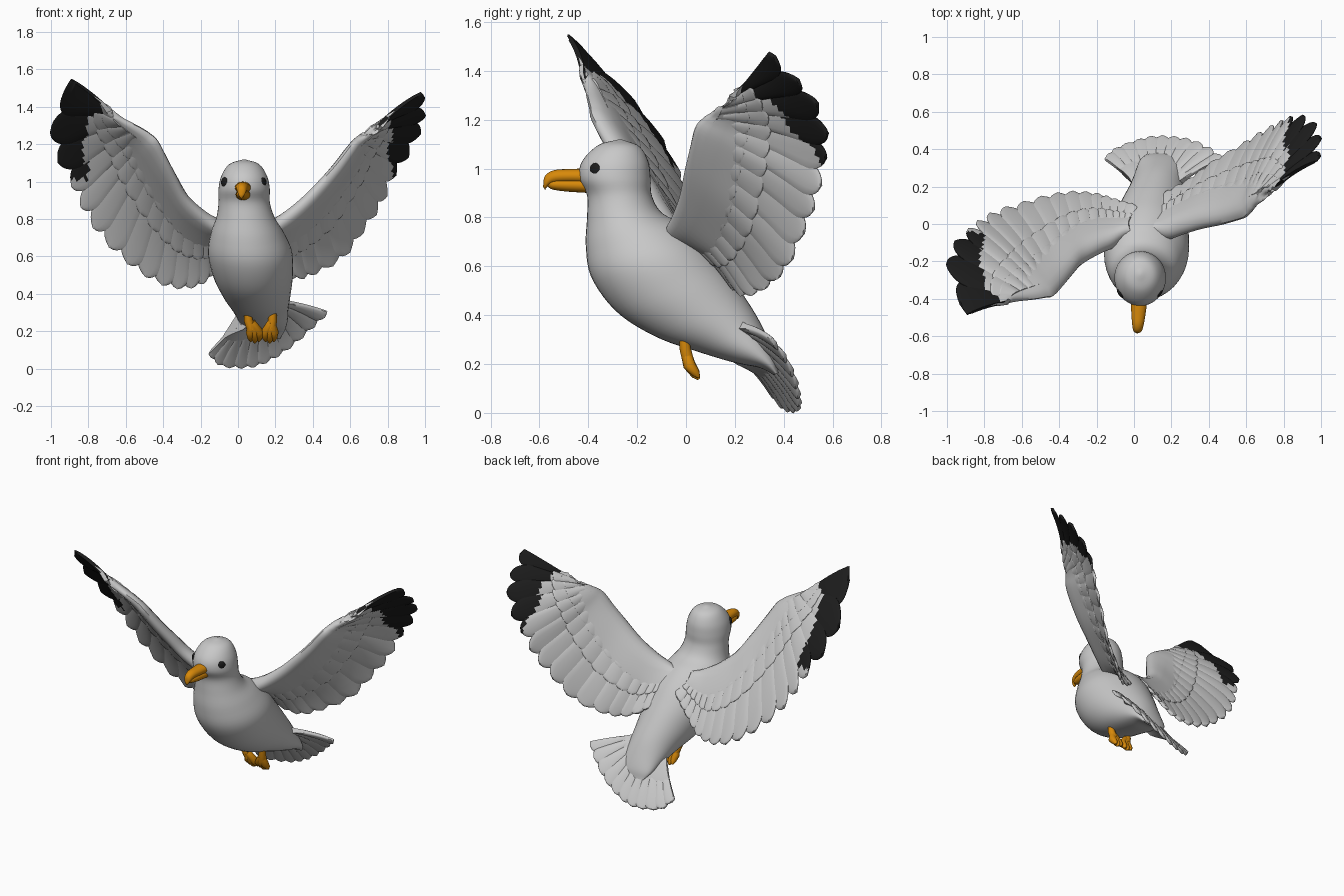
import bpy, bmesh, math
from mathutils import Vector

cube = bpy.data.objects.get("Cube")
if cube:
    bpy.data.objects.remove(cube, do_unlink=True)


def material(name, rgb):
    m = bpy.data.materials.new(name)
    m.use_nodes = True
    m.diffuse_color = (*rgb, 1)
    node = next(n for n in m.node_tree.nodes if n.type == 'BSDF_PRINCIPLED')
    node.inputs["Base Color"].default_value = (*rgb, 1)
    node.inputs["Roughness"].default_value = 0.8
    return m


GREY = material("pale grey plumage", (0.58, 0.58, 0.58))
BLACK = material("black feather", (0.012, 0.012, 0.012))
ORANGE = material("orange bill", (0.68, 0.25, 0.003))
BLACK_X = 0.815


def mix(a, b, t):
    return a + (b - a) * t


def spline(rows, u):
    """Catmull-Rom through rows of numbers; u counts rows."""
    last = len(rows) - 1
    u = min(max(u, 0), last)
    i = min(int(u), last - 1)
    t = u - i
    b, c = rows[i], rows[i + 1]
    a = rows[i - 1] if i else [2 * p - q for p, q in zip(b, c)]
    d = rows[i + 2] if i + 2 <= last else [2 * q - p for p, q in zip(b, c)]
    return [q + t / 2 * (r - p + t * (2 * p - 5 * q + 4 * r - s + t * (3 * (q - r) + s - p)))
            for p, q, r, s in zip(a, b, c, d)]


def loft(bm, rings):
    """Skin closed rings of points and cap both ends."""
    rows = [[bm.verts.new(p) for p in ring] for ring in rings]
    faces = [bm.faces.new(rows[0]), bm.faces.new(rows[-1])]
    for r, s in zip(rows, rows[1:]):
        for k in range(len(r)):
            j = (k + 1) % len(r)
            faces.append(bm.faces.new((r[k], r[j], s[j], s[k])))
    return faces


def finish(bm, name, mats):
    bmesh.ops.recalc_face_normals(bm, faces=bm.faces)
    mesh = bpy.data.meshes.new(name)
    bm.to_mesh(mesh)
    bm.free()
    for m in mats:
        mesh.materials.append(m)
    ob = bpy.data.objects.new(name, mesh)
    bpy.context.collection.objects.link(ob)
    bpy.ops.object.select_all(action='DESELECT')
    ob.select_set(True)
    bpy.context.view_layer.objects.active = ob
    bpy.ops.object.shade_smooth_by_angle(angle=math.radians(50))
    return ob


def oval_body(name, rows, mat, steps, sides):
    """Rows: front y, front z, back y, back z, centre x, half width."""
    bm = bmesh.new()
    rings = []
    for i in range(steps + 1):
        fy, fz, by, bz, cx, rx = spline(rows, i * (len(rows) - 1) / steps)
        ring = []
        for k in range(sides):
            a = math.tau * k / sides
            f = (1 + math.cos(a)) / 2
            ring.append((cx + rx * math.sin(a), mix(fy, by, f), mix(fz, bz, f)))
        rings.append(ring)
    loft(bm, rings)
    return finish(bm, name, [mat])


def feathered(name, rows, count, thick, camber, grow, coverts):
    """Fan of feathers on a curved sheet; rows hold root xyz and tip xyz."""
    bm = bmesh.new()
    last = len(rows) - 1

    def base(u, v):
        row = spline(rows, u)
        return Vector(row[:3]).lerp(Vector(row[3:]), v)

    def sheet(u, v, h):
        u = min(max(u, 0), last)
        e = 0.02
        n = (base(u + e, v) - base(u - e, v)).cross(base(u, v + e) - base(u, v - e)).normalized()
        if n.y + n.z < 0:
            n = -n
        chord = (base(u, 1) - base(u, 0)).length
        return base(u, v) + n * (h + camber * chord * 4 * v * (1 - v))

    def paint(faces, limit):
        for f in faces:
            c = f.calc_center_median()
            f.material_index = int(abs(c.x) > limit and c.z > 1.01)

    def feather(u, half, start, end, tip, depth, tilt, limit):
        rings = []
        across = [-1, -0.85, -0.5, 0, 0.5, 0.85, 1]
        for k in range(25):
            t = 1 - (1 - k / 24) ** 1.4
            round_off = max(0, (t - 1 + tip) / tip)
            w = half * max(0.03, math.sqrt(max(0, 1 - round_off ** 2)))
            v = mix(start, end, t)
            h = depth * (1 - 0.4 * t)
            top = [sheet(u + a * w, v, a * tilt + h * (1 - a ** 4) + 0.002) for a in across]
            low = [sheet(u + a * w, v, a * tilt - h * (1 - a ** 4) - 0.002) for a in across]
            rings.append(top + low[::-1])
        paint(loft(bm, rings), limit)

    def fan(number, first, final):
        """Feather centres and widths, spreading wider towards the end."""
        for i in range(number):
            s = i / (number - 1)
            place = (1 - grow) * s + grow * s * s
            gap = (1 - grow + 2 * grow * s) * (final - first) / (number - 1)
            yield i, s, mix(first, final, place), gap

    # fleshy arm along the leading edge
    profile = [(-0.05, 0), (-0.03, 0.5), (0.02, 0.85), (0.1, 1), (0.22, 0.85),
               (0.38, 0.55), (0.5, 0.35), (0.66, 0.02)]
    rings = []
    for i in range(49):
        s = i / 48
        reach, h = mix(1, 0.65, s), mix(thick, thick * 0.4, s)
        top = [sheet(s * last, v * reach, p * h) for v, p in profile]
        low = [sheet(s * last, v * reach, -p * h) for v, p in profile[1:-1]]
        rings.append(top + low[::-1])
    paint(loft(bm, rings), BLACK_X)

    # long flight feathers
    for i, s, u, gap in fan(count, 0.25, last - 0.25):
        limit = BLACK_X + 0.012 * (-1) ** i - (0.15 if i == count - 1 else 0)
        feather(u, mix(0.85, 0.6, s) * gap, 0.1, 1, 0.13 + 0.4 * grow * s * s,
                0.012, 0.004, limit)

    # shorter covering feathers
    for end, depth in coverts:
        for i, s, u, gap in fan(count, 0.2, last * 0.9):
            feather(u, 0.85 * gap, 0.06, end * mix(1, 0.6, s * s), 0.1, depth,
                    0.001, BLACK_X + 0.03)
    return finish(bm, name, [GREY, BLACK])


# head and body in one skin
oval_body("body", [
    (-0.28, 1.118, -0.26, 1.118, 0.033, 0.008),
    (-0.36, 1.095, -0.19, 1.09, 0.033, 0.08),
    (-0.425, 1.03, -0.155, 1.03, 0.033, 0.122),
    (-0.437, 0.96, -0.145, 0.96, 0.033, 0.137),
    (-0.405, 0.89, -0.14, 0.89, 0.033, 0.137),
    (-0.405, 0.80, -0.10, 0.82, 0.04, 0.155),
    (-0.41, 0.68, -0.01, 0.77, 0.05, 0.195),
    (-0.385, 0.55, 0.08, 0.69, 0.065, 0.225),
    (-0.28, 0.41, 0.16, 0.59, 0.08, 0.213),
    (-0.12, 0.31, 0.23, 0.49, 0.1, 0.182),
    (0.05, 0.25, 0.29, 0.395, 0.12, 0.15),
    (0.2, 0.205, 0.335, 0.305, 0.135, 0.13),
    (0.3, 0.185, 0.37, 0.22, 0.14, 0.11),
    (0.36, 0.155, 0.38, 0.165, 0.145, 0.08)], GREY, 64, 40)

# wings, each row running from the arm to a feather tip
feathered("left_wing", [
    (0.10, -0.06, 0.72, 0.07, 0.10, 0.64),
    (0.17, -0.06, 0.76, 0.17, 0.17, 0.54),
    (0.25, -0.03, 0.81, 0.30, 0.24, 0.48),
    (0.35, 0.0, 0.89, 0.42, 0.33, 0.51),
    (0.45, 0.02, 0.99, 0.57, 0.42, 0.60),
    (0.53, 0.04, 1.08, 0.68, 0.49, 0.75),
    (0.59, 0.06, 1.16, 0.77, 0.54, 0.88),
    (0.62, 0.09, 1.20, 0.83, 0.57, 1.02),
    (0.64, 0.11, 1.22, 0.91, 0.58, 1.14),
    (0.67, 0.13, 1.24, 0.98, 0.53, 1.28),
    (0.70, 0.16, 1.26, 1.0, 0.44, 1.38),
    (0.75, 0.19, 1.29, 0.99, 0.34, 1.48)], 17, 0.054, 0.05, 0.5,
    [(0.68, 0.023), (0.45, 0.03)])
feathered("right_wing", [
    (-0.04, -0.06, 0.73, 0.02, 0.10, 0.67),
    (-0.10, -0.10, 0.77, -0.09, 0.13, 0.55),
    (-0.18, -0.13, 0.82, -0.20, 0.16, 0.45),
    (-0.27, -0.18, 0.90, -0.33, 0.17, 0.43),
    (-0.33, -0.24, 1.00, -0.47, 0.15, 0.48),
    (-0.39, -0.31, 1.11, -0.61, 0.11, 0.58),
    (-0.44, -0.36, 1.20, -0.74, 0.07, 0.71),
    (-0.48, -0.37, 1.24, -0.83, 0.02, 0.85),
    (-0.52, -0.38, 1.27, -0.89, -0.03, 0.98),
    (-0.57, -0.39, 1.30, -0.97, -0.11, 1.13),
    (-0.62, -0.40, 1.33, -1.0, -0.25, 1.31),
    (-0.68, -0.42, 1.37, -0.90, -0.49, 1.55)], 17, 0.054, 0.05, 0.5,
    [(0.68, 0.023), (0.45, 0.03)])

# fanned tail
feathered("tail", [
    (0.03, 0.19, 0.26, -0.16, 0.35, 0.08),
    (0.05, 0.21, 0.27, -0.10, 0.40, 0.02),
    (0.08, 0.22, 0.285, 0.0, 0.44, 0.005),
    (0.11, 0.23, 0.30, 0.10, 0.465, 0.015),
    (0.14, 0.23, 0.315, 0.20, 0.465, 0.06),
    (0.17, 0.23, 0.33, 0.30, 0.45, 0.13),
    (0.20, 0.22, 0.345, 0.40, 0.41, 0.22),
    (0.23, 0.21, 0.36, 0.485, 0.35, 0.30)], 11, 0.045, 0.04, 0, [])

# bill
oval_body("upper_bill", [
    (-0.40, 0.935, -0.40, 1.0, 0.027, 0.045),
    (-0.48, 0.94, -0.48, 0.998, 0.024, 0.038),
    (-0.545, 0.938, -0.54, 0.993, 0.021, 0.03),
    (-0.572, 0.92, -0.577, 0.97, 0.019, 0.021),
    (-0.575, 0.91, -0.585, 0.925, 0.018, 0.008)], ORANGE, 20, 20)
oval_body("lower_bill", [
    (-0.40, 0.9, -0.40, 0.96, 0.027, 0.04),
    (-0.49, 0.906, -0.49, 0.96, 0.024, 0.034),
    (-0.545, 0.914, -0.545, 0.955, 0.021, 0.025),
    (-0.565, 0.925, -0.565, 0.945, 0.02, 0.012)], ORANGE, 16, 20)

# eyes
for side, label in ((1, "left"), (-1, "right")):
    bm = bmesh.new()
    bmesh.ops.create_uvsphere(bm, u_segments=20, v_segments=12, radius=0.028)
    bmesh.ops.scale(bm, vec=(0.45, 1, 1), verts=bm.verts)
    eye = finish(bm, label + "_eye", [BLACK])
    eye.location = (0.031 + side * 0.102, -0.372, 0.995)
    eye.rotation_euler.z = -side * 0.65


# legs with trailing webbed toes
def rod(name, points):
    cu = bpy.data.curves.new(name, 'CURVE')
    cu.dimensions = '3D'
    cu.bevel_depth = 1
    cu.bevel_resolution = 3
    cu.use_fill_caps = True
    line = cu.splines.new('POLY')
    line.points.add(len(points) - 1)
    for p, (x, y, z, r) in zip(line.points, points):
        p.co, p.radius = (x, y, z, 1), r
    line.use_smooth = True
    cu.materials.append(ORANGE)
    bpy.context.collection.objects.link(bpy.data.objects.new(name, cu))


for label, x, lean in (("right", 0.055, 0.035), ("left", 0.185, -0.015)):
    rod(label + "_leg", [(x, -0.01, 0.32, 0.02), (x, -0.003, 0.26, 0.024),
                         (x + lean * 0.5, 0.01, 0.21, 0.025)])
    for k in (-1, 0, 1):
        tx = x + lean + k * 0.022
        rod(label + "_toe", [(x + lean * 0.5, 0.0, 0.245, 0.022),
                             (tx, 0.014, 0.195, 0.026),
                             (tx, 0.04, 0.155 + 0.008 * abs(k), 0.018),
                             (tx, 0.053, 0.138 + 0.008 * abs(k), 0.006)])
